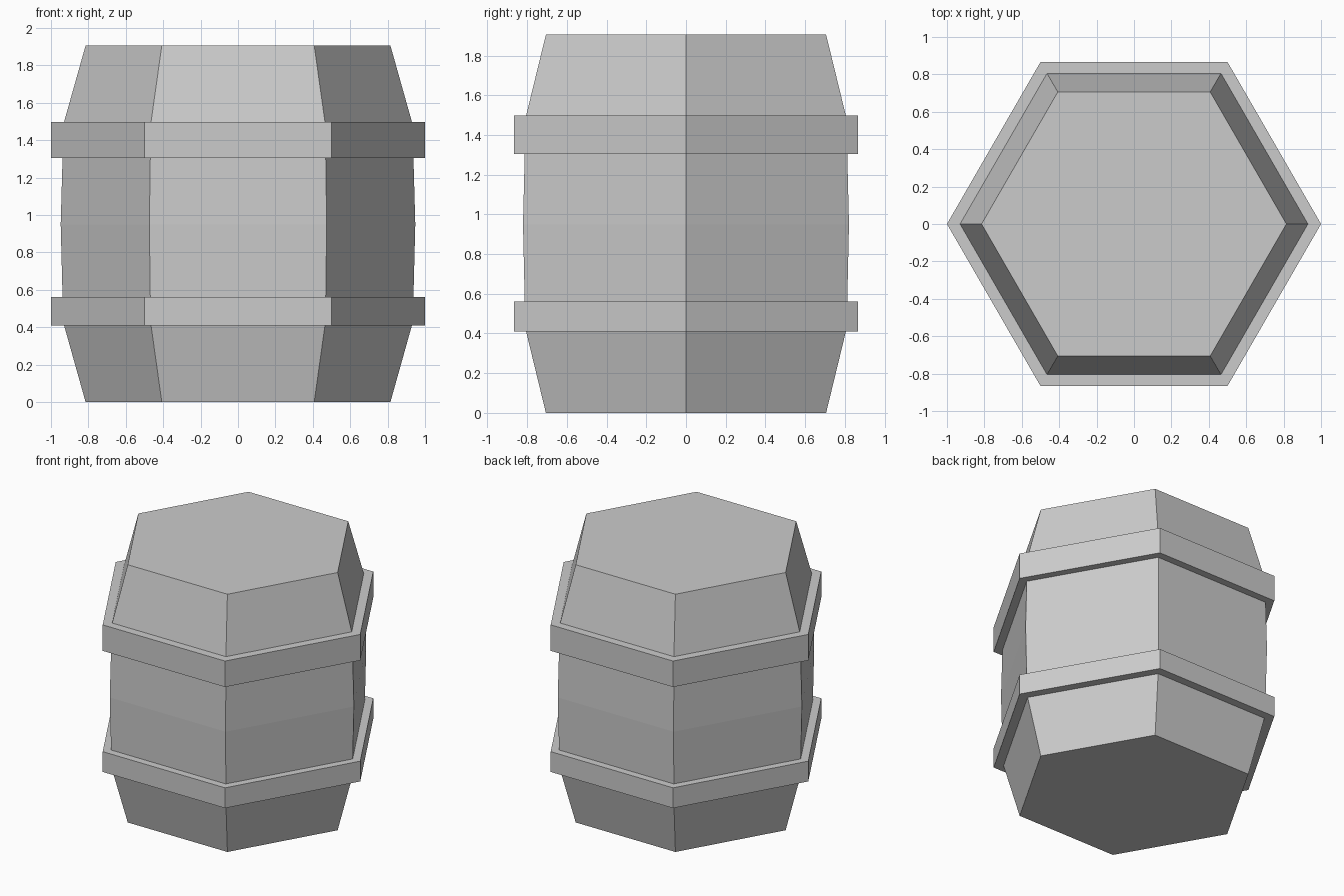
import bpy, bmesh
from math import cos, sin, tau

if "Cube" in bpy.data.objects:
    bpy.data.objects.remove(bpy.data.objects["Cube"])

SIDES = 6


def lathe(name, profile, ring=False):
    """Spin (radius, z) points into a six-sided solid; ring closes the profile on itself."""
    bm = bmesh.new()
    loops = [[bm.verts.new((r * cos(tau * i / SIDES), r * sin(tau * i / SIDES), z))
              for i in range(SIDES)] for r, z in profile]
    pairs = list(zip(loops, loops[1:]))
    if ring:
        pairs.append((loops[-1], loops[0]))
    else:
        bm.faces.new(loops[0][::-1])
        bm.faces.new(loops[-1])
    for low, high in pairs:
        for i in range(SIDES):
            j = (i + 1) % SIDES
            bm.faces.new((low[i], low[j], high[j], high[i]))
    bmesh.ops.recalc_face_normals(bm, faces=bm.faces[:])
    mesh = bpy.data.meshes.new(name)
    bm.to_mesh(mesh)
    bm.free()
    obj = bpy.data.objects.new(name, mesh)
    bpy.context.collection.objects.link(obj)
    return obj


# Bulging body with flat ends
lathe("barrel_body", [(0.815, 0), (0.93, 0.41), (0.938, 0.56), (0.948, 0.95),
                      (0.938, 1.305), (0.93, 1.497), (0.815, 1.905)])

# Two hoops wrapped around the body
for name, z0, z1 in (("lower_hoop", 0.41, 0.56), ("upper_hoop", 1.305, 1.497)):
    lathe(name, [(0.925, z0), (1.0, z0), (1.0, z1), (0.925, z1)], ring=True)
